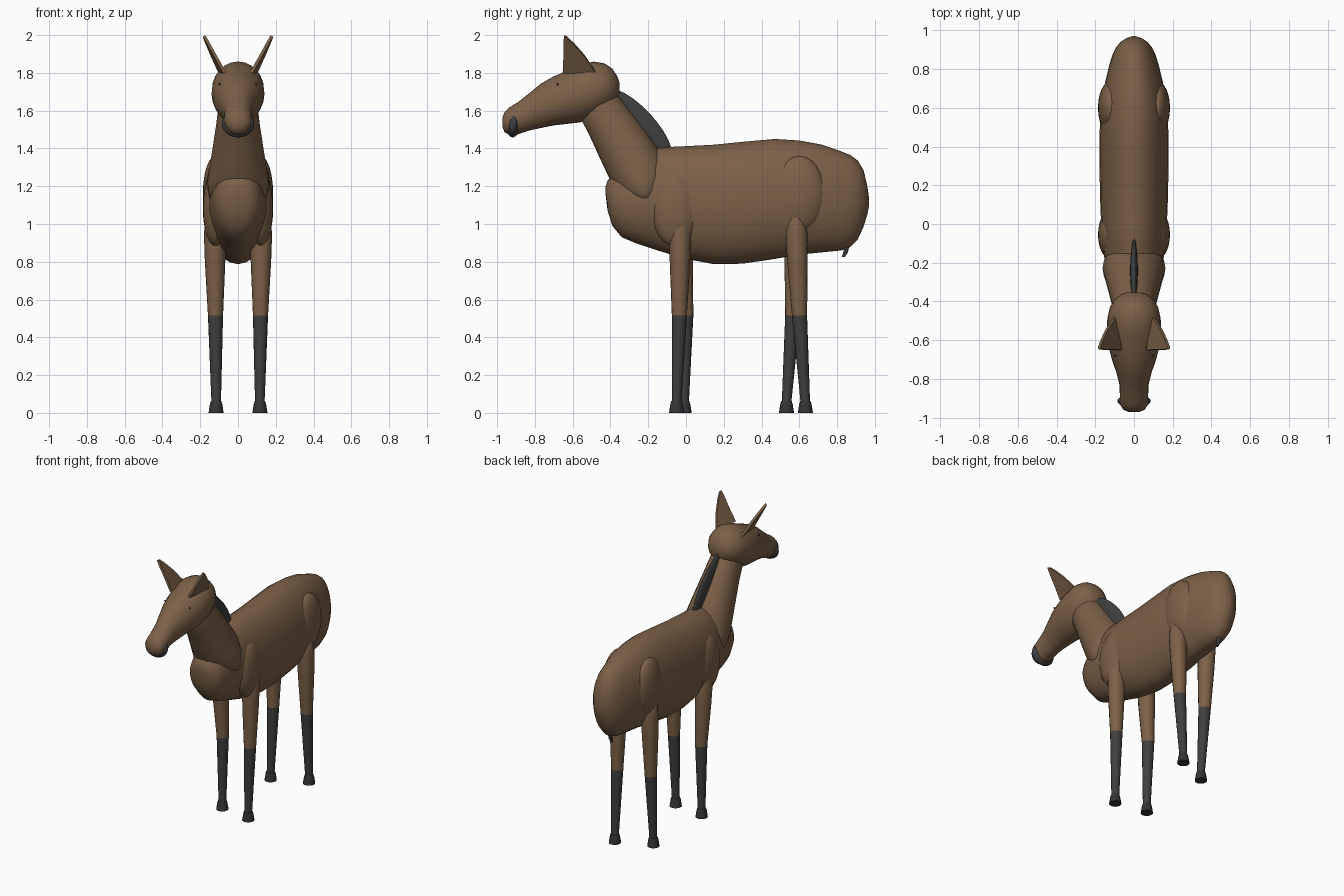
import bpy
import bmesh
from math import sin, cos, pi, radians
from mathutils import Vector, Matrix

cube = bpy.data.objects.get("Cube")
if cube:
    bpy.data.objects.remove(cube)


def material(name, rgb):
    m = bpy.data.materials.new(name)
    m.use_nodes = True
    m.diffuse_color = (*rgb, 1)
    m.node_tree.nodes["Principled BSDF"].inputs["Base Color"].default_value = (*rgb, 1)
    return m


BROWN = material("brown_coat", (0.2, 0.12, 0.066))
DARK = material("dark_grey", (0.05, 0.05, 0.052))
HOOF = material("hoof_grey", (0.034, 0.034, 0.034))


def finish(bm, name, mats, angle=50):
    bmesh.ops.recalc_face_normals(bm, faces=bm.faces[:])
    mesh = bpy.data.meshes.new(name)
    bm.to_mesh(mesh)
    bm.free()
    for m in mats:
        mesh.materials.append(m)
    obj = bpy.data.objects.new(name, mesh)
    bpy.context.collection.objects.link(obj)
    bpy.ops.object.select_all(action='DESELECT')
    obj.select_set(True)
    bpy.context.view_layer.objects.active = obj
    bpy.ops.object.shade_smooth_by_angle(angle=radians(angle))
    return obj


def loft(name, rings, mats, sides=24, split=None):
    """Skin over elliptical rings (x, y, z, in-plane radius, x radius, tilt in degrees)."""
    bm = bmesh.new()
    loops = []
    for x, y, z, r, rx, tilt in rings:
        t = radians(tilt)
        loops.append([bm.verts.new((x + rx * cos(a), y + r * sin(a) * sin(t), z + r * sin(a) * cos(t)))
                      for a in (2 * pi * i / sides for i in range(sides))])
    for p, q in zip(loops, loops[1:]):
        for i in range(sides):
            j = (i + 1) % sides
            bm.faces.new((p[i], p[j], q[j], q[i]))
    bm.faces.new(loops[0])
    bm.faces.new(loops[-1])
    if split is not None:
        for f in bm.faces:
            f.material_index = int(f.calc_center_median().z < split)
    return finish(bm, name, mats)


def outline_loft(name, stations):
    """Loft along y from (y, top, bottom, half width)."""
    return loft(name, [(0, y, (t + b) / 2, (t - b) / 2, w, 0) for y, t, b, w in stations], [BROWN])


def ellipsoid(name, centre, radii, mat, tilt=0, seg=24):
    bm = bmesh.new()
    bmesh.ops.create_uvsphere(bm, u_segments=seg, v_segments=seg // 2, radius=1)
    bm.transform(Matrix.Translation(centre) @ Matrix.Rotation(radians(tilt), 4, 'X')
                 @ Matrix.Diagonal((*radii, 1)))
    return finish(bm, name, [mat], 80)


# Trunk
outline_loft("body", [
    (-.425, 1.2, 1.15, .03), (-.415, 1.23, 1.07, .07), (-.39, 1.26, .99, .105),
    (-.34, 1.31, .93, .125), (-.27, 1.36, .9, .14), (-.15, 1.405, .86, .157),
    (0, 1.412, .815, .17), (.15, 1.42, .787, .176), (.3, 1.435, .79, .178),
    (.47, 1.45, .815, .178), (.6, 1.442, .838, .17), (.72, 1.42, .85, .152),
    (.82, 1.385, .86, .128), (.87, 1.365, .878, .113), (.91, 1.335, .92, .094),
    (.94, 1.285, .985, .07), (.96, 1.2, 1.05, .04), (.97, 1.13, 1.1, .01)])

# Neck, narrowing towards the head
loft("neck", [
    (0, -.475, 1.66, .10, .10, 58), (0, -.455, 1.615, .117, .105, 58),
    (0, -.40, 1.53, .127, .115, 60), (0, -.325, 1.405, .143, .134, 62),
    (0, -.255, 1.285, .155, .153, 64), (0, -.23, 1.225, .145, .162, 66),
    (0, -.215, 1.175, .115, .16, 68), (0, -.205, 1.14, .075, .15, 70),
    (0, -.2, 1.12, .02, .12, 70)], [BROWN])

# Head and muzzle
outline_loft("head", [
    (-.353, 1.75, 1.69, .035), (-.365, 1.785, 1.66, .07), (-.39, 1.822, 1.625, .1),
    (-.43, 1.85, 1.59, .125), (-.49, 1.86, 1.56, .138), (-.56, 1.84, 1.538, .14),
    (-.63, 1.81, 1.53, .132), (-.7, 1.782, 1.522, .114), (-.77, 1.742, 1.508, .09),
    (-.83, 1.692, 1.495, .075), (-.89, 1.645, 1.475, .073), (-.935, 1.617, 1.472, .07),
    (-.96, 1.592, 1.485, .055), (-.972, 1.565, 1.515, .025)])
ellipsoid("muzzle_band", (0, -.914, 1.53), (.086, .036, .072), DARK, -4)

# Mane fin along the back of the neck
ellipsoid("mane", (0, -.25, 1.53), (.02, .24, .08), DARK, -47)

# Small tail stub
loft("tail", [(0, .855, .9, .014, .014, 80), (0, .845, .85, .014, .014, 80),
              (0, .833, .825, .01, .01, 80)], [DARK], 10)


def ear(name, s):
    """Thin leaf-shaped plate leaning outwards."""
    front, back = Vector((.07, -.652, 1.8)), Vector((.098, -.478, 1.805))
    rise = Vector((.108, 0, .195))
    leaf = [(0, 0), (.02, .4), (.02, .8), (.04, 1), (.12, .97), (.34, .78), (.65, .46), (.88, .15), (1, 0)]
    normal = (back - front).cross(rise).normalized() * .008
    bm = bmesh.new()
    sheets = []
    for side in (1, -1):
        sheet = []
        for u, v in leaf:
            p = front + (back - front) * u + rise * v + normal * side
            sheet.append(bm.verts.new((p.x * s, p.y, p.z)))
        sheets.append(sheet)
        bm.faces.new(sheet)
    for i in range(len(leaf)):
        j = (i + 1) % len(leaf)
        bm.faces.new((sheets[0][i], sheets[0][j], sheets[1][j], sheets[1][i]))
    finish(bm, name, [BROWN], 30)


def leg(name, s, top_y, knee_y, foot_y):
    """Tapered leg with a dark lower half, and its hoof."""
    rings = []
    for z, r in ((1.08, .012), (1.065, .032), (1.03, .048), (.95, .058), (.8, .054), (.515, .04), (.05, .025)):
        if z > .515:
            k = (1.0 - min(z, 1.0)) / .485
            y = top_y + (knee_y - top_y) * k
        else:
            y = knee_y + (foot_y - knee_y) * (.515 - z) / .465
        rings.append((s * (.115 + .008 * z), y, z, r, r, 90))
    loft(name, rings, [BROWN, DARK], 16, .515)
    loft(name + "_hoof", [(s * .116, foot_y, z, r, r, 90)
                          for z, r in ((0, .04), (.045, .033), (.062, .028))], [HOOF], 16)


# Paired parts
for label, s in (("left", 1), ("right", -1)):
    ear(label + "_ear", s)
    ellipsoid(label + "_eye", (s * .097, -.68, 1.74), (.006, .006, .006), DARK, seg=12)
    ellipsoid(label + "_shoulder", (s * .12, -.055, 1.08), (.066, .127, .2), BROWN)
    ellipsoid(label + "_thigh", (s * .12, .6, 1.16), (.066, .138, .2), BROWN)
    leg(label + "_front_leg", s, -.03, -.018 - s * .017, -.03 - s * .02)
    leg(label + "_hind_leg", s, .583, .583 + s * .018, .582 + s * .05)
